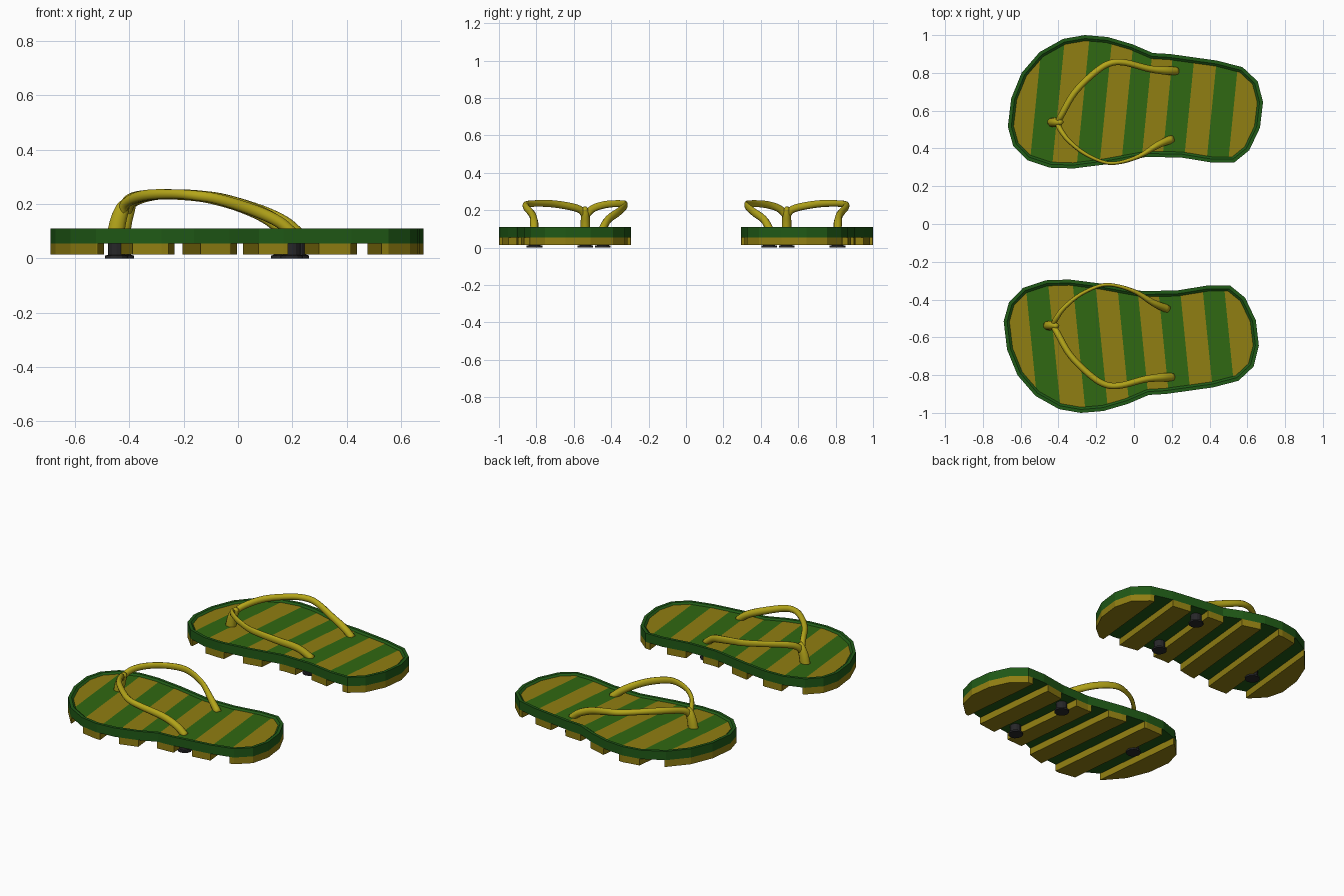
import bpy, bmesh, math
from mathutils import Vector, Matrix

if "Cube" in bpy.data.objects:
    bpy.data.objects.remove(bpy.data.objects["Cube"])

def mat(name, r, g, b):
    m = bpy.data.materials.new(name)
    m.diffuse_color = (r, g, b, 1)
    m.use_nodes = True
    m.node_tree.nodes["Principled BSDF"].inputs["Base Color"].default_value = m.diffuse_color
    return m

GOLD = mat("gold", 0.28, 0.21, 0.006)
GREEN = mat("green", 0.03, 0.14, 0.006)
RIM = mat("dark_green", 0.014, 0.10, 0.008)
STRAP = mat("yellow", 0.46, 0.38, 0.01)
BLACK = mat("black", 0.02, 0.02, 0.022)

# Sole outline of the left sandal, clockwise from the widest point
OUTLINE = [Vector(p) for p in [
    (-.26, 1.0), (-.14, .99), (-.01, .952), (.10, .905), (.19, .90), (.44, .865),
    (.575, .83), (.655, .755), (.683, .645), (.667, .51), (.61, .39), (.53, .325),
    (.415, .325), (.25, .352), (.065, .355), (-.155, .315), (-.32, .294), (-.445, .298),
    (-.565, .338), (-.64, .415), (-.668, .515), (-.65, .665), (-.595, .80), (-.50, .91),
    (-.375, .98)]]
# Stripe boundaries at mid width; the stripes alternate gold, green, gold...
CUTS = [-.52, -.40, -.27, -.15, -.035, .07, .18, .295, .415, .53]
NORMAL = Vector((1, -.1, 0))
MID_Y = .64
parts = []

def add(name, bm, mats, smooth=False):
    bmesh.ops.recalc_face_normals(bm, faces=bm.faces[:])
    me = bpy.data.meshes.new(name)
    for f in bm.faces:
        f.smooth = smooth
    bm.to_mesh(me)
    bm.free()
    for m in mats:
        me.materials.append(m)
    ob = bpy.data.objects.new("left_" + name, me)
    bpy.context.collection.objects.link(ob)
    parts.append(ob)
    return ob

def inset(pts, d):
    out = []
    for i, p in enumerate(pts):
        a = (p - pts[i - 1]).normalized()
        b = (pts[(i + 1) % len(pts)] - p).normalized()
        n = Vector((a.y + b.y, -a.x - b.x)).normalized()
        out.append(p + n * d / max(.5, n.dot(Vector((a.y, -a.x)))))
    return out

def loft(bm, rings, cap0=True, cap1=True):
    vs = [[bm.verts.new(p) for p in r] for r in rings]
    n = len(vs[0])
    for a, b in zip(vs, vs[1:]):
        for i in range(n):
            bm.faces.new((a[i], a[(i + 1) % n], b[(i + 1) % n], b[i]))
    if cap0:
        bm.faces.new(vs[0])
    if cap1:
        bm.faces.new(vs[-1])

def ring(pts, z):
    return [(p.x, p.y, z) for p in pts]

# Sole slab with a raised rim around the footbed
inner = inset(OUTLINE, .03)
bm = bmesh.new()
loft(bm, [ring(OUTLINE, .055), ring(OUTLINE, .11), ring(inset(OUTLINE, .018), .11),
          ring(inner, .1)], cap1=False)
add("sole", bm, [RIM])

# Striped footbed
bm = bmesh.new()
bm.faces.new([bm.verts.new(p) for p in ring(inner, .1)])
for c in CUTS:
    bmesh.ops.bisect_plane(bm, geom=bm.verts[:] + bm.edges[:] + bm.faces[:],
                           plane_co=(c, MID_Y, .1), plane_no=NORMAL)
for f in bm.faces:
    p = f.calc_center_median()
    s = p.x - .1 * (p.y - MID_Y)
    f.material_index = sum(s > c for c in CUTS) % 2
add("footbed", bm, [GOLD, GREEN])

# Tread bars under each gold stripe
edges = [-2] + CUTS + [2]
for k in range(0, len(edges), 2):
    bm = bmesh.new()
    loft(bm, [ring(OUTLINE, .013), ring(OUTLINE, .055)])
    for c, s in ((edges[k], -1), (edges[k + 1], 1)):
        if abs(c) > 1:
            continue
        res = bmesh.ops.bisect_plane(bm, geom=bm.verts[:] + bm.edges[:] + bm.faces[:],
                                     plane_co=(c, MID_Y, 0), plane_no=NORMAL * s,
                                     clear_outer=True)
        cut = [e for e in res["geom_cut"] if isinstance(e, bmesh.types.BMEdge)]
        bmesh.ops.holes_fill(bm, edges=cut)
    add("tread_%d" % (k // 2 + 1), bm, [GOLD])

def spline(pts, steps=5):
    pts = [Vector(p) for p in pts]
    q = [pts[0] * 2 - pts[1]] + pts + [pts[-1] * 2 - pts[-2]]
    out = []
    for i in range(1, len(q) - 2):
        a, b, c, d = q[i - 1:i + 3]
        for k in range(steps):
            t = k / steps
            out.append(.5 * (2 * b + (c - a) * t + (2 * a - 5 * b + 4 * c - d) * t * t
                             + (3 * b - a - 3 * c + d) * t ** 3))
    return out + [pts[-1]]

# Each path point is x, y, z, half width, half height
def tube(name, path, sides=10):
    pts = spline([p[:3] for p in path])
    rad = spline([(p[3], p[4], 0) for p in path])
    rings = []
    for i, p in enumerate(pts):
        t = (pts[min(i + 1, len(pts) - 1)] - pts[max(i - 1, 0)]).normalized()
        side = t.cross(Vector((0, 0, 1))).normalized()
        up = side.cross(t)
        rings.append([p + side * rad[i].x * math.cos(a) + up * rad[i].y * math.sin(a)
                      for a in (2 * math.pi * j / sides for j in range(sides))])
    bm = bmesh.new()
    loft(bm, rings)
    add(name, bm, [STRAP], True)

# Toe post and the two strap arms
tube("toe_post", [(-.428, .538, .09, .026, .033), (-.418, .538, .14, .025, .031),
                  (-.402, .538, .185, .022, .026), (-.385, .54, .213, .012, .014)])
tube("outer_strap", [(-.408, .535, .165, .015, .02), (-.385, .575, .207, .017, .02),
                     (-.315, .695, .232, .017, .02), (-.21, .80, .236, .017, .018),
                     (-.13, .85, .230, .017, .019), (-.05, .855, .217, .017, .02),
                     (.08, .822, .176, .018, .022), (.17, .812, .135, .022, .022),
                     (.225, .81, .09, .022, .022)])
tube("inner_strap", [(-.408, .54, .165, .015, .02), (-.39, .50, .207, .014, .02),
                     (-.345, .44, .228, .012, .02), (-.26, .372, .235, .010, .019),
                     (-.155, .326, .231, .009, .02), (-.075, .326, .22, .009, .021),
                     (.03, .36, .191, .012, .022), (.125, .418, .148, .018, .022),
                     (.20, .45, .09, .022, .022)])

# Plugs that hold the strap under the sole
for i, (x, y) in enumerate([(-.425, .538), (.22, .81), (.185, .445)]):
    bm = bmesh.new()
    loft(bm, [[(x + r * math.cos(a), y + r * math.sin(a), z)
               for a in (math.pi * j / 6 for j in range(12))]
              for r, z in ((.042, 0), (.042, .01), (.032, .012), (.032, .056))])
    add("plug_%d" % (i + 1), bm, [BLACK])

# Right sandal: mirrored copy, set slightly forward
flip = Matrix.Translation((-.022, 0, 0)) @ Matrix.Scale(-1, 4, (0, 1, 0))
for ob in parts[:]:
    me = ob.data.copy()
    me.transform(flip)
    me.flip_normals()
    new = bpy.data.objects.new(ob.name.replace("left_", "right_"), me)
    bpy.context.collection.objects.link(new)
